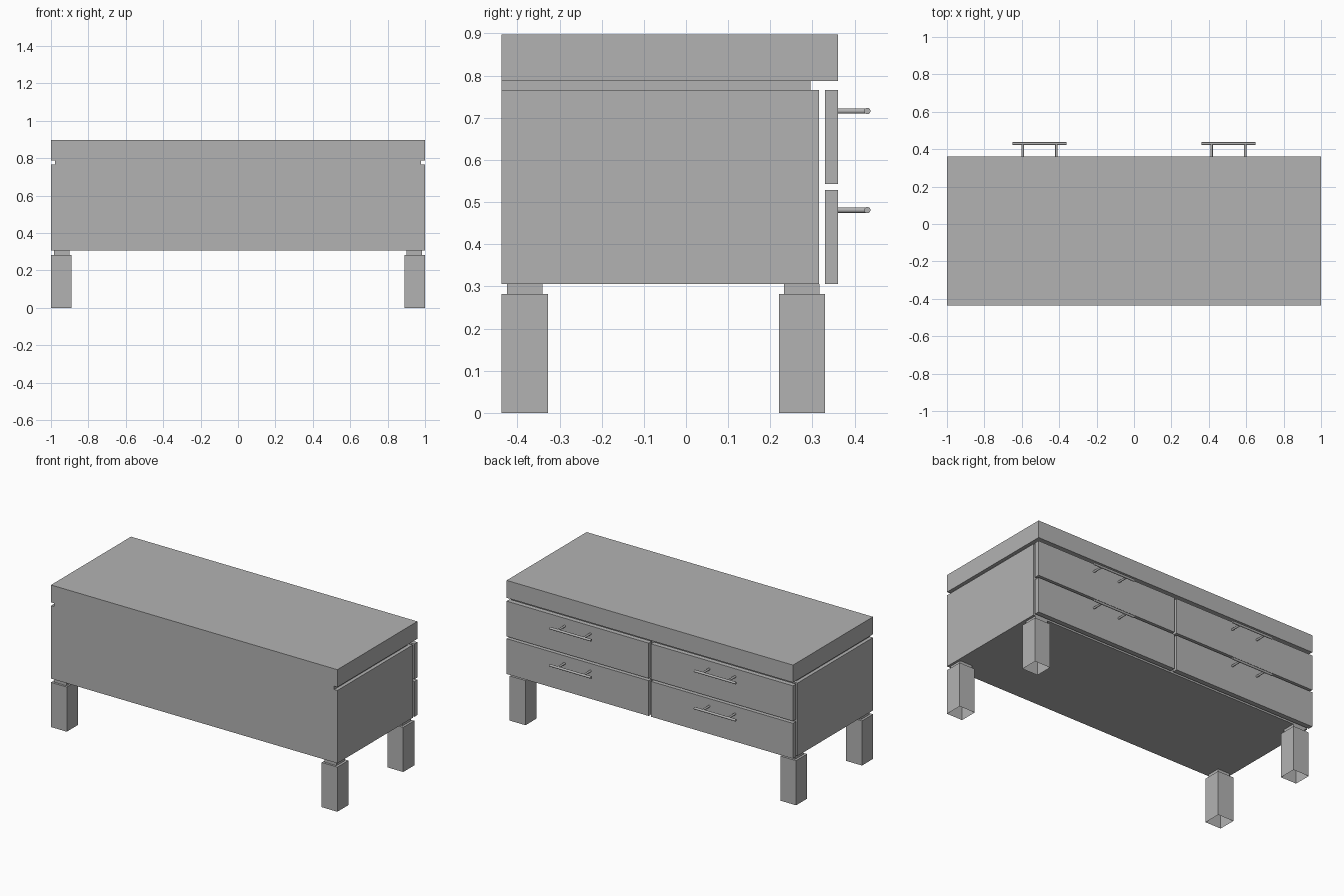
import bpy, bmesh
from mathutils import Matrix, Vector

old = bpy.data.objects.get("Cube")
if old:
    bpy.data.objects.remove(old, do_unlink=True)

grey = bpy.data.materials.new("mid grey")
grey.use_nodes = True
GREY = (0.45, 0.45, 0.45, 1)
grey.diffuse_color = GREY
grey.node_tree.nodes["Principled BSDF"].inputs["Base Color"].default_value = GREY


def add_object(name, bm):
    mesh = bpy.data.meshes.new(name)
    bm.to_mesh(mesh)
    bm.free()
    mesh.materials.append(grey)
    obj = bpy.data.objects.new(name, mesh)
    bpy.context.collection.objects.link(obj)
    return obj


def box(name, low, high, open_bottom=False):
    low, high = Vector(low), Vector(high)
    bm = bmesh.new()
    bmesh.ops.create_cube(bm, size=1)
    bmesh.ops.scale(bm, vec=high - low, verts=bm.verts)
    bmesh.ops.translate(bm, vec=(low + high) / 2, verts=bm.verts)
    if open_bottom:
        bm.normal_update()
        base = [f for f in bm.faces if f.normal.z < -0.5]
        bmesh.ops.delete(bm, geom=base, context="FACES_ONLY")
    return add_object(name, bm)


def rod(name, start, end, radius):
    start, end = Vector(start), Vector(end)
    axis = end - start
    turn = axis.to_track_quat("Z", "Y").to_matrix().to_4x4()
    bm = bmesh.new()
    bmesh.ops.create_cone(bm, cap_ends=True, segments=16, radius1=radius, radius2=radius,
                          depth=axis.length,
                          matrix=Matrix.Translation((start + end) / 2) @ turn)
    obj = add_object(name, bm)
    for face in obj.data.polygons:
        face.use_smooth = len(face.vertices) == 4
    for edge in obj.data.edges:
        # keep the rim of each end cap crisp
        a, b = (obj.data.vertices[v].co for v in edge.vertices)
        edge.use_edge_sharp = abs((a - b).dot(axis)) < 1e-6
    return obj


# Cabinet: carcass, recessed neck and thick top
BACK, FRONT = -0.437, 0.361
box("carcass", (-1, BACK, 0.306), (1, 0.315, 0.766))
box("top_neck", (-0.978, BACK, 0.766), (0.978, 0.295, 0.787))
box("top_slab", (-1, BACK, 0.787), (1, FRONT, 0.897))

# Legs with a narrower neck below the carcass
for side, sx in (("left", 1), ("right", -1)):
    for end, y in (("front", BACK), ("back", 0.22)):
        xs = sorted((sx * 0.89, sx))
        box(f"{end}_{side}_leg", (xs[0], y, 0), (xs[1], y + 0.11, 0.282), open_bottom=True)
        xs = sorted((sx * 0.9, sx * 0.985))
        box(f"{end}_{side}_leg_neck", (xs[0], y + 0.013, 0.282), (xs[1], y + 0.097, 0.306))

# Drawer fronts and bar handles
for side, sx in (("left", 1), ("right", -1)):
    for level, low, high, grip in (("upper", 0.543, 0.766, 0.716), ("lower", 0.306, 0.529, 0.481)):
        xs = sorted((sx * 0.008, sx))
        box(f"{level}_{side}_drawer", (xs[0], 0.33, low), (xs[1], FRONT, high))
        mid, bar_y = sx * 0.505, 0.43
        rod(f"{level}_{side}_handle_bar", (mid - 0.145, bar_y, grip), (mid + 0.145, bar_y, grip), 0.0075)
        for i, dx in enumerate((-0.09, 0.09), 1):
            rod(f"{level}_{side}_handle_post_{i}", (mid + dx, FRONT, grip), (mid + dx, bar_y, grip), 0.0065)
